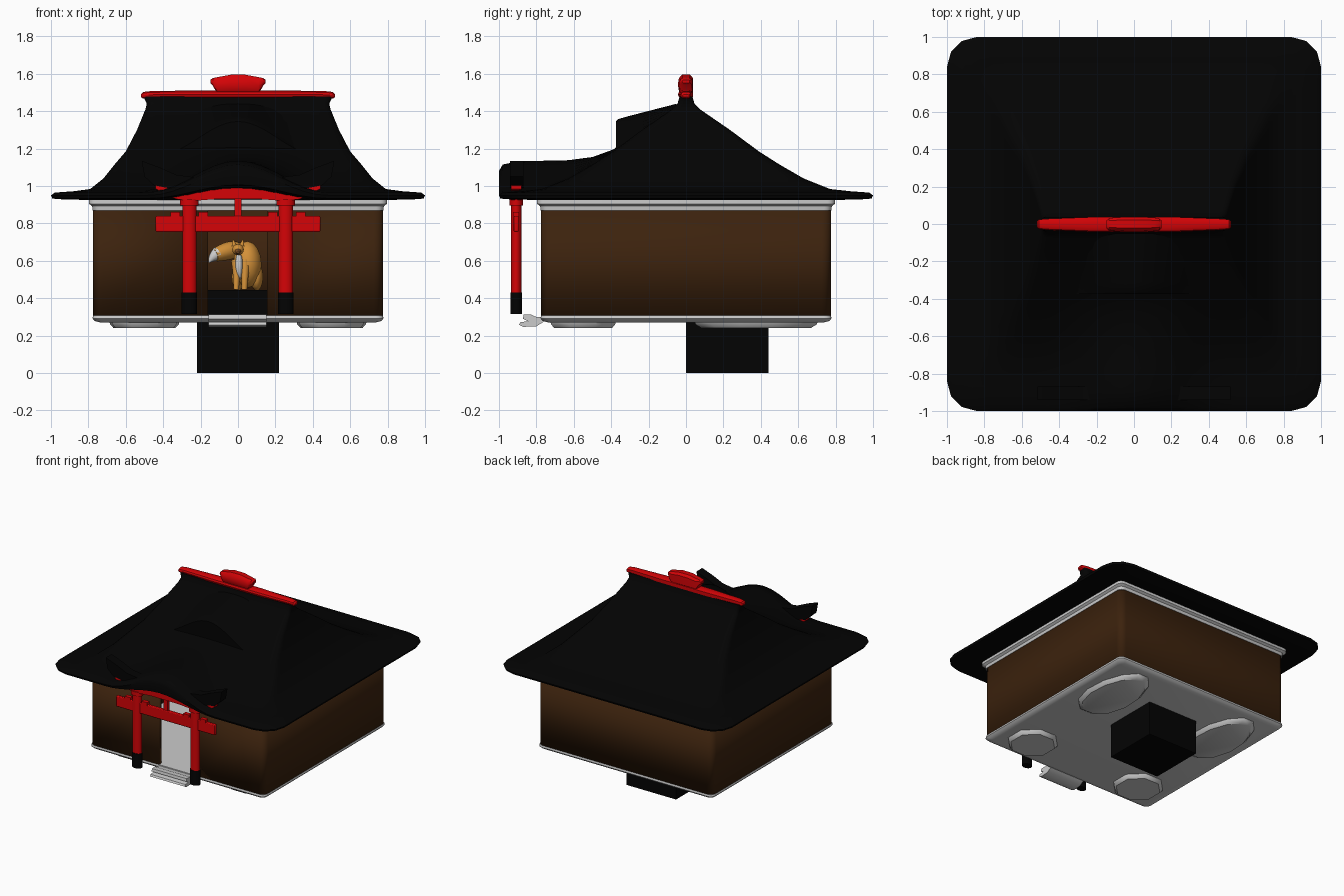
import bpy, bmesh, math
from mathutils import Vector

if "Cube" in bpy.data.objects:
    bpy.data.objects.remove(bpy.data.objects["Cube"])

def mat(name, rgb):
    m = bpy.data.materials.new(name)
    m.diffuse_color = (*rgb, 1)
    m.use_nodes = True
    m.node_tree.nodes["Principled BSDF"].inputs["Base Color"].default_value = m.diffuse_color
    return m

BLACK = mat("black", (.001, .001, .001))
RED = mat("red", (.66, .001, .002))
BROWN = mat("brown", (.045, .016, .004))
ORANGE = mat("orange", (.65, .28, .04))
DARK = mat("fox_brown", (.25, .09, .02))

def smooth(ob, angle=35):
    bpy.ops.object.select_all(action='DESELECT')
    ob.select_set(True)
    bpy.context.view_layer.objects.active = ob
    bpy.ops.object.shade_smooth_by_angle(angle=math.radians(angle))

def finish(name, bm, m=None, bevel=0, angle=35):
    bmesh.ops.recalc_face_normals(bm, faces=bm.faces)
    me = bpy.data.meshes.new(name)
    bm.to_mesh(me)
    bm.free()
    ob = bpy.data.objects.new(name, me)
    bpy.context.collection.objects.link(ob)
    if m:
        me.materials.append(m)
    smooth(ob, angle)
    if bevel:
        b = ob.modifiers.new("bevel", 'BEVEL')
        b.width, b.segments, b.limit_method = bevel, 2, 'ANGLE'
    return ob

def loft(name, rings, m=None, bevel=0, caps=True, angle=35):
    """Skin between closed rings of equal point count."""
    bm = bmesh.new()
    vs = [[bm.verts.new(p) for p in r] for r in rings]
    n = len(vs[0])
    for a, b in zip(vs, vs[1:]):
        for i in range(n):
            j = (i + 1) % n
            bm.faces.new((a[i], a[j], b[j], b[i]))
    if caps:
        bm.faces.new(vs[0])
        bm.faces.new(vs[-1])
    return finish(name, bm, m, bevel, angle)

def box(name, x0, x1, y0, y1, z0, z1, m=None, bevel=0):
    c = [(x0, y0), (x1, y0), (x1, y1), (x0, y1)]
    return loft(name, [[(x, y, z) for x, y in c] for z in (z0, z1)], m, bevel)

def plate(name, pts, y0, y1, m=None, bevel=0):
    """Front (x, z) outline extruded along y."""
    return loft(name, [[(x, y, z) for x, z in pts] for y in (y0, y1)], m, bevel)

def mirror(pts):
    return pts + [(-x, z) for x, z in reversed(pts)]

def rrect(hx, hy, r, n=1, arc=4):
    """Rounded rectangle, n spans on each straight side."""
    r = min(r, hx * .95, hy * .95)
    out = []
    for k, (sx, sy) in enumerate(((1, 1), (-1, 1), (-1, -1), (1, -1))):
        for i in range(arc + 1):
            a = math.pi / 2 * (k + i / arc)
            out.append(Vector((sx * (hx - r) + r * math.cos(a), sy * (hy - r) + r * math.sin(a))))
        nx, ny = ((-1, 1), (-1, -1), (1, -1), (1, 1))[k]
        a = math.pi / 2 * (k + 1)
        end = Vector((nx * (hx - r) + r * math.cos(a), ny * (hy - r) + r * math.sin(a)))
        start = out[-1]
        out += [start.lerp(end, i / n) for i in range(1, n)]
    return out

def slab(name, specs, m=None, r=.04):
    loft(name, [[(p.x, p.y, z) for p in rrect(h, h, r)] for h, z in specs], m)

def bell(x, w):
    return math.cos(math.pi * x / (2 * w)) ** 2 if abs(x) < w else 0

# Main roof: stacked rings (half x, half y, z, corner radius, front hump height)
rings = []
for hx, hy, z, r, peak in (
        (.79, .79, .925, .05, .925), (.97, .97, .93, .16, 1.005), (.993, .993, .934, .16, 1.006),
        (1, 1, .95, .16, 1.08), (.98, .98, .965, .16, 1.115), (.88, .88, .972, .12, 1.135),
        (.79, .77, .984, .09, 1.135), (.72, .63, 1.04, .07, 1.138), (.66, .5, 1.115, .06, 1.155),
        (.6, .39, 1.185, .05, 1.195), (.54, .235, 1.3, .04, 1.3), (.495, .075, 1.41, .03, 1.41),
        (.488, .045, 1.44, .03, 1.44), (.505, .035, 1.478, .03, 1.478)):
    rings.append([(p.x, p.y, z + (peak - z) * bell(p.x, .48) * (p.y < -hy + .002))
                  for p in rrect(hx, hy, r, 24, 3)])
loft("roof", rings, BLACK, angle=50)

# Curved dormer gable on the front slope
xs = [-.42 + .84 * i / 24 for i in range(25)]
loft("dormer_roof", [[(x, y, z + h * bell(x, .42)) for x in xs] + [(.42, y, z - .05), (-.42, y, z - .05)]
                     for y, z, h in ((-.375, 1.17, .175), (-.365, 1.17, .187), (-.31, 1.21, .163),
                                     (-.05, 1.395, .045))], BLACK)

# Red ridge: narrow oval cross-sections along x, with a raised crown
def rail(name, sections):
    loft(name, [[(x, d * math.cos(math.tau * i / 12) * (1.15 if 0 < i < 12 and abs(i - 6) < 6 else 1),
                  (z0 + z1) / 2 + (z1 - z0) / 2 * max(-1, min(1, 1.3 * math.sin(math.tau * i / 12))))
                 for i in range(12)] for x, d, z0, z1 in sections], RED)

rail("ridge", [(s * x, w, z0, z1) for s, x, w, z0, z1 in (
    (-1, .518, .016, 1.475, 1.49), (-1, .508, .024, 1.468, 1.503), (-1, .46, .028, 1.468, 1.508),
    (-1, .2, .038, 1.468, 1.511), (1, .2, .038, 1.468, 1.511), (1, .46, .028, 1.468, 1.508),
    (1, .508, .024, 1.468, 1.503), (1, .518, .016, 1.475, 1.49))])
rail("ridge_crown", [(s * x, w, z0, z1) for s, x, w, z0, z1 in (
    (-1, .148, .018, 1.55, 1.568), (-1, .135, .03, 1.538, 1.577), (-1, .11, .034, 1.49, 1.582),
    (-1, .04, .038, 1.49, 1.595), (1, .04, .038, 1.49, 1.595), (1, .11, .034, 1.49, 1.582),
    (1, .135, .03, 1.538, 1.577), (1, .148, .018, 1.55, 1.568))])

# Hollow walls, open at the doorway
bm = bmesh.new()
path = [Vector((.155, -.76))]
ring = rrect(.76, .76, .035)
path += ring[15:] + ring[:15] + [Vector((-.16, -.76))]
lo, hi = [[bm.verts.new((p.x, p.y, z)) for p in path] for z in (.3, .88)]
for i in range(len(path) - 1):
    bm.faces.new((lo[i], lo[i + 1], hi[i + 1], hi[i]))
walls = finish("walls", bm, BROWN, angle=10)
s = walls.modifiers.new("thickness", 'SOLIDIFY')
s.thickness, s.offset = .03, 0

# Pale trim and floor
slab("top_trim", [(.765, .868), (.777, .87), (.78, .893), (.797, .905), (.797, .93)])
slab("floor", [(.735, .27), (.765, .278), (.778, .292), (.775, .307)])

# Foot pads beneath: octagons in front, long ones behind
for s, side in ((-1, "left"), (1, "right")):
    def pad(name, yc, ly, n, taper):
        def oval(k, z):
            out = []
            for i in range(n):
                a = math.tau * (i + .5) / n
                w = .185 * (1 + taper * math.sin(a))
                out.append((s * .5 + k * w * math.cos(a), yc + k * ly * math.sin(a), z))
            return out
        loft(name, [oval(1.03, .28), oval(1, .26), oval(.9, .24)])
    pad(side + "_front_pad", -.55, .185, 8, 0)
    pad(side + "_back_pad", .375, .335, 12, -.1)

# Doorstep: rolled two-ledge profile
step = [(-.76, .3), (-.8, .3), (-.83, .313), (-.868, .312), (-.872, .29), (-.845, .277),
        (-.885, .272), (-.893, .258), (-.87, .247), (-.8, .25), (-.76, .275)]
loft("doorstep", [[(x, y, z) for y, z in step] for x in (-.157, .152)], angle=50)

# Pedestal passing through the floor
box("pedestal", -.22, .22, 0, .44, 0, .445, BLACK)

# Gate: posts, feet, collars, beams
def post(name, x, rx, ry, z0, z1, m):
    loft(name, [[(x + rx * math.cos(math.tau * i / 16), -.908 + ry * math.sin(math.tau * i / 16), z)
                 for i in range(16)] for z in (z0, z1)], m)

for x, side in ((-.26, "left"), (.255, "right")):
    post(side + "_gate_post", x, .038, .028, .42, .94, RED)
    post(side + "_gate_foot", x, .041, .031, .315, .432, BLACK)
    post(side + "_gate_collar", x, .05, .037, .897, .93, RED)
box("gate_crossbeam", -.44, .44, -.921, -.895, .755, .84, RED, .006)
for x in (-.335, .335, -.185, .185):
    box("gate_wedge", x - .025, x + .025, -.924, -.892, .835, .86, RED)
box("gate_strut", -.018, .018, -.92, -.897, .84, .94, RED)
plate("gate_lintel", mirror([(.12, .93), (.25, .92), (.33, .93), (.44, .985), (.44, 1.003), (.36, 1.0), (.1, 1.01)]),
      -.935, -.88, RED)
plate("gate_cap", mirror([(.15, 1.0), (.35, .985), (.45, 1.004), (.5, 1.05), (.515, 1.135), (.42, 1.1), (.33, 1.06),
                          (.22, 1.045), (.1, 1.06)]), -.942, -.868, BLACK)

# Fox statue on the pedestal
def tube(name, pts, m):
    cu = bpy.data.curves.new(name, 'CURVE')
    cu.dimensions, cu.bevel_depth, cu.bevel_resolution, cu.use_fill_caps = '3D', 1, 2, True
    sp = cu.splines.new('NURBS')
    sp.points.add(len(pts) - 1)
    for p, (x, y, z, r) in zip(sp.points, pts):
        p.co, p.radius = (x, y, z, 1), r
    sp.order_u, sp.use_endpoint_u, sp.resolution_u = 3, True, 4
    ob = bpy.data.objects.new(name, cu)
    bpy.context.collection.objects.link(ob)
    if m:
        cu.materials.append(m)

def ball(name, loc, size, m):
    bm = bmesh.new()
    bmesh.ops.create_uvsphere(bm, u_segments=14, v_segments=8, radius=1)
    for v in bm.verts:
        v.co = Vector([c * k + l for c, k, l in zip(v.co, size, loc)])
    finish(name, bm, m, angle=50)

ball("fox_body", (.05, .23, .58), (.078, .1, .125), ORANGE)
ball("fox_chest", (.005, .145, .57), (.022, .035, .075), None)
ball("fox_head", (0, .11, .66), (.032, .04, .03), ORANGE)
tube("fox_snout", [(0, .09, .652, .02), (0, .065, .648, .014), (0, .045, .646, .006)], DARK)
for s in (-1, 1):
    tube("fox_ear", [(s * .02, .12, .68, .014), (s * .024, .12, .7, .009), (s * .028, .12, .718, .001)], ORANGE)
    tube("fox_front_leg", [(.015 + s * .022, .16, .6, .03), (.015 + s * .022, .13, .52, .017),
                           (.012 + s * .022, .125, .447, .015)], ORANGE)
    ball("fox_haunch", (.05 + s * .05, .25, .515), (.035, .07, .075), ORANGE)
tube("fox_tail", [(.06, .34, .5, .02), (.07, .37, .62, .03), (0, .34, .665, .045), (-.07, .3, .65, .05),
                  (-.125, .27, .63, .035)], ORANGE)
tube("fox_tail_tip", [(-.11, .277, .638, .038), (-.14, .26, .62, .027), (-.155, .25, .59, .003)], None)
